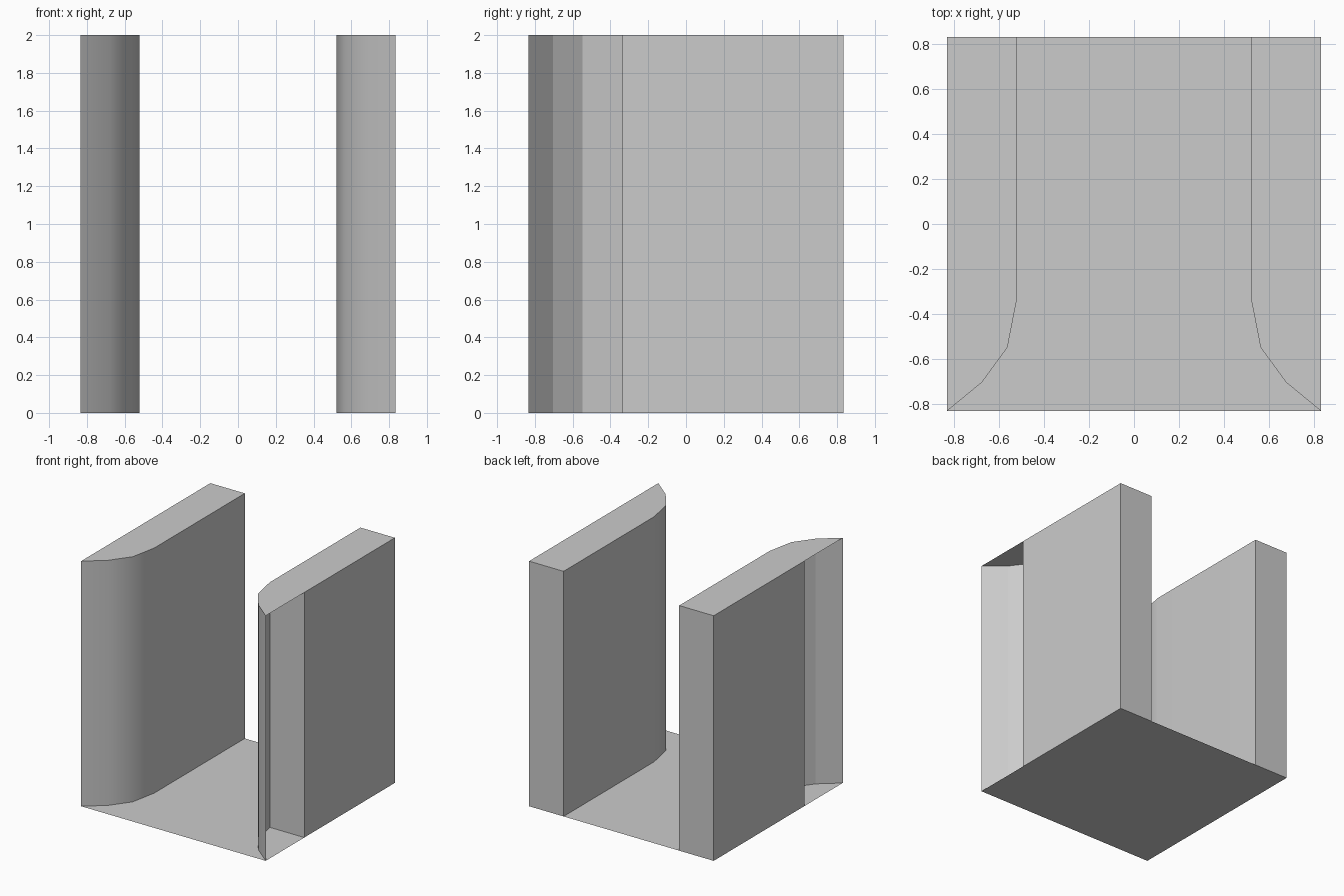
import bpy
import bmesh

cube = bpy.data.objects.get("Cube")
if cube:
    bpy.data.objects.remove(cube)

HALF, INNER, HEIGHT, BEND = 0.833, 0.522, 2.0, -0.335

grey = bpy.data.materials.new("plain grey")
grey.use_nodes = True
grey.diffuse_color = (0.6, 0.6, 0.6, 1)
for node in grey.node_tree.nodes:
    if node.type == "BSDF_PRINCIPLED":
        node.inputs["Base Color"].default_value = (0.6, 0.6, 0.6, 1)


def finish(name, bm, mirrored, smooth=False):
    """Turn a bmesh into an object, mirrored across x when it is a wall part."""
    for face in bm.faces:
        face.smooth = smooth
    mesh = bpy.data.meshes.new(name)
    bm.to_mesh(mesh)
    bm.free()
    mesh.materials.append(grey)
    obj = bpy.data.objects.new(name, mesh)
    bpy.context.collection.objects.link(obj)
    if mirrored:
        mirror = obj.modifiers.new("mirror", "MIRROR")
        mirror.use_mirror_merge = False
    if smooth:
        obj.modifiers.new("weighted normals", "WEIGHTED_NORMAL")
    return obj


def upright_sheet(name, path, smooth=False):
    """Extrude a plan path straight up; it faces the right of its direction."""
    bm = bmesh.new()
    low = [bm.verts.new((x, y, 0)) for x, y in path]
    high = [bm.verts.new((x, y, HEIGHT)) for x, y in path]
    for i in range(len(path) - 1):
        bm.faces.new((low[i], low[i + 1], high[i + 1], high[i]))
    return finish(name, bm, True, smooth)


def flat_plate(name, outline, z, mirrored):
    bm = bmesh.new()
    bm.faces.new([bm.verts.new((x, y, z)) for x, y in outline])
    return finish(name, bm, mirrored)


# Plan of the flared entrance, from the straight wall out to the front corner
flare = [(INNER, BEND), (0.564, -0.55), (0.678, -0.706), (HALF, -HALF)]

# Thin square floor
flat_plate("floor", [(-HALF, -HALF), (HALF, -HALF), (HALF, HALF), (-HALF, HALF)], 0, False)

# Inner wall face running smoothly into the flare
upright_sheet("inner_wall", [(INNER, HALF)] + flare, smooth=True)

# Faceted outer skin of the flare, just behind the smooth one
upright_sheet("flare_back", [(x, y + 0.003) for x, y in reversed(flare)])

# Front, outer and back faces of the straight wall block
upright_sheet("wall_block", [(INNER, BEND), (HALF, BEND)])
upright_sheet("wall_outer", [(HALF, BEND), (HALF, HALF)])
upright_sheet("wall_back", [(HALF, HALF), (INNER, HALF)])

# Top cap over block and flare
flat_plate("wall_top", [(HALF, HALF), (INNER, HALF)] + flare, HEIGHT, True)
